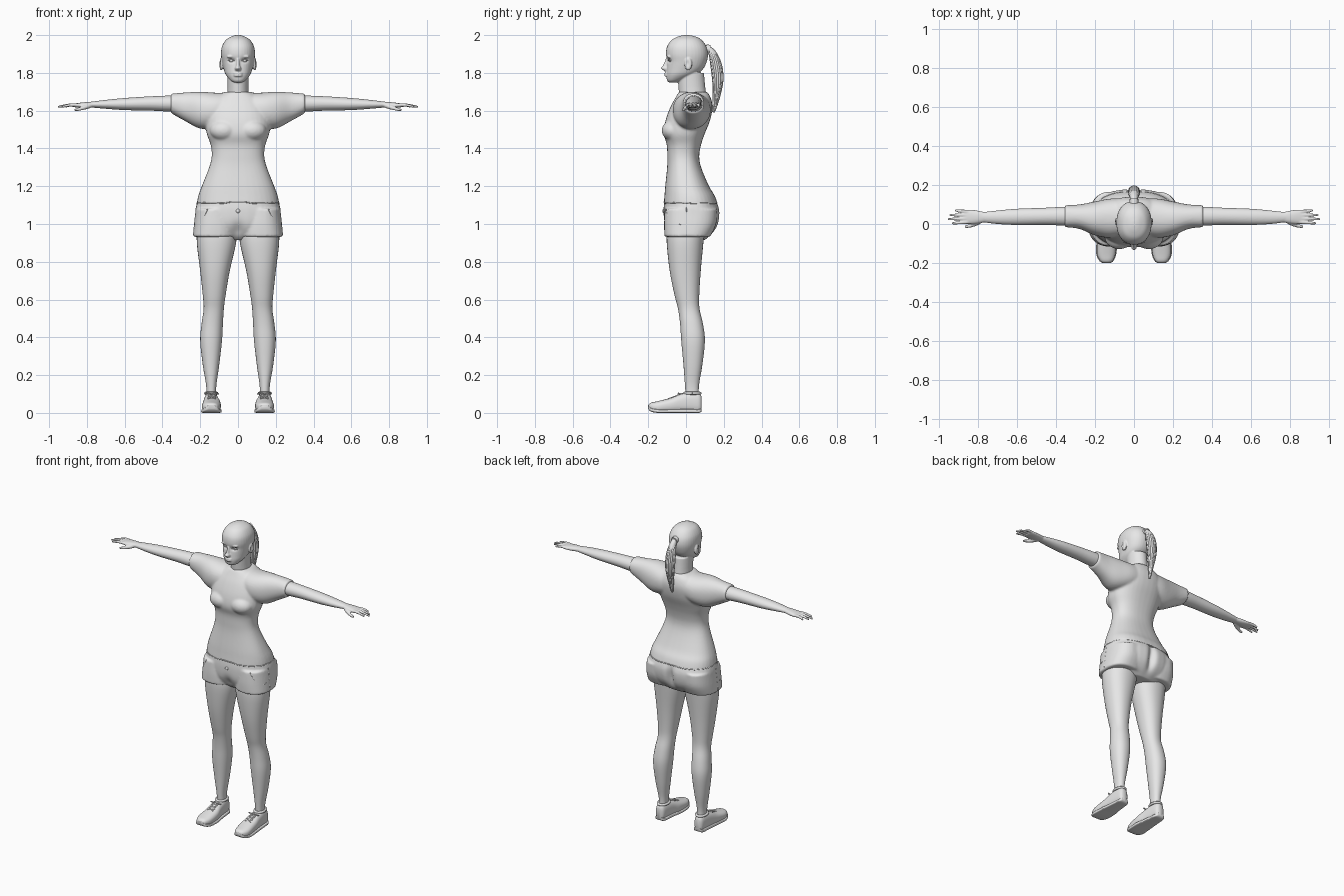
import bpy, bmesh, math, random
from mathutils import Vector, Matrix

random.seed(4)
default_cube = bpy.data.objects.get("Cube")
if default_cube:
    bpy.data.objects.remove(default_cube, do_unlink=True)

grey = bpy.data.materials.new("plain grey")
grey.use_nodes = True
grey.diffuse_color = (.8, .8, .8, 1)
grey.node_tree.nodes["Principled BSDF"].inputs["Base Color"].default_value = grey.diffuse_color


def to_mesh(bm):
    bmesh.ops.recalc_face_normals(bm, faces=bm.faces)
    mesh = bpy.data.meshes.new("shape")
    bm.to_mesh(mesh)
    bm.free()
    return mesh


def smooth_rows(rows, steps=4):
    """Catmull-Rom interpolation between the key sections."""
    rows = [Vector(r) for r in rows]
    padded = [rows[0]] + rows + [rows[-1]]
    for a, b, c, d in zip(padded, padded[1:], padded[2:], padded[3:]):
        for i in range(steps):
            t = i / steps
            yield b + (c - a) * t / 2 + (a * 2 - b * 5 + c * 4 - d) * t**2 / 2 + (b * 3 - a - c * 3 + d) * t**3 / 2
    yield rows[-1]


def loft(axis, rows, power=2.2, sides=36):
    """Rounded sections along an axis; row = position, then low and high of the two other axes."""
    order = {"x": (2, 0, 1), "y": (0, 2, 1), "z": (0, 1, 2)}[axis]
    bm = bmesh.new()
    rings = []
    for t, a0, a1, b0, b1 in smooth_rows(rows):
        ring = []
        for i in range(sides):
            angle = math.tau * i / sides
            u, v = [math.copysign(abs(w) ** (2 / power), w) for w in (math.cos(angle), math.sin(angle))]
            p = ((a0 + a1 + (a1 - a0) * u) / 2, (b0 + b1 + (b1 - b0) * v) / 2, t)
            if axis == "x":
                p = (p[2], p[0], p[1])
            elif axis == "y":
                p = (p[0], p[2], p[1])
            ring.append(bm.verts.new(p))
        rings.append(ring)
    for low, high in zip(rings, rings[1:]):
        for i in range(sides):
            j = (i + 1) % sides
            bm.faces.new((low[i], low[j], high[j], high[i]))
    bm.faces.new(rings[0])
    bm.faces.new(rings[-1])
    return to_mesh(bm)


def centred(rows):
    """Turn (z, half width, front, back) rows into loft rows."""
    return [(z, -w, w, front, back) for z, w, front, back in rows]


def blob(centre, radii):
    bm = bmesh.new()
    bmesh.ops.create_uvsphere(bm, u_segments=20, v_segments=12, radius=1)
    bm.transform(Matrix.Translation(centre) @ Matrix.Diagonal((*radii, 1)))
    return to_mesh(bm)


def evaluated_mesh(obj):
    graph = bpy.context.evaluated_depsgraph_get()
    mesh = bpy.data.meshes.new_from_object(obj.evaluated_get(graph))
    bpy.data.objects.remove(obj, do_unlink=True)
    return mesh


def tube(points, radii):
    """A round tube along a soft path with a radius at each point."""
    curve = bpy.data.curves.new("path", "CURVE")
    curve.dimensions = "3D"
    curve.bevel_depth = 1
    curve.bevel_resolution = 2
    curve.use_fill_caps = True
    spline = curve.splines.new("NURBS")
    spline.points.add(len(points) - 1)
    for point, co, radius in zip(spline.points, points, radii):
        point.co = (*co, 1)
        point.radius = radius
    spline.order_u = 3
    spline.use_endpoint_u = True
    spline.resolution_u = 5
    obj = bpy.data.objects.new("path", curve)
    bpy.context.collection.objects.link(obj)
    return evaluated_mesh(obj)


def reflected(mesh):
    copy = mesh.copy()
    copy.transform(Matrix.Scale(-1, 4, (1, 0, 0)))
    copy.flip_normals()
    return copy


def both(*meshes):
    return list(meshes) + [reflected(m) for m in meshes]


def make(name, meshes, voxel=0, smooth=0):
    """Join shapes into one object, optionally fused into a single skin."""
    bm = bmesh.new()
    for m in meshes:
        bm.from_mesh(m)
    mesh = bpy.data.meshes.new(name)
    bm.to_mesh(mesh)
    bm.free()
    obj = bpy.data.objects.new(name, mesh)
    bpy.context.collection.objects.link(obj)
    if voxel:
        fuse = obj.modifiers.new("fuse", "REMESH")
        fuse.mode = "VOXEL"
        fuse.voxel_size = voxel
        soften = obj.modifiers.new("soften", "SMOOTH")
        soften.iterations = smooth
        mesh = evaluated_mesh(obj)
        obj = bpy.data.objects.new(name, mesh)
        bpy.context.collection.objects.link(obj)
    mesh.materials.clear()
    mesh.materials.append(grey)
    mesh.shade_smooth()
    mesh.set_sharp_from_angle(angle=math.radians(50))
    return obj


def pair(name, meshes, **options):
    left = make("left_" + name, meshes, **options)
    right = bpy.data.objects.new("right_" + name, reflected(left.data))
    bpy.context.collection.objects.link(right)


def dent(obj, centre, radii, push):
    for v in obj.data.vertices:
        d = v.co - Vector(centre)
        v.co += Vector(push) * math.exp(-sum((a / r) ** 2 for a, r in zip(d, radii)))


def seam(obj, points, radius=.003):
    """A thin raised line laid on the surface of an object."""
    path = [obj.closest_point_on_mesh(Vector(p))[1] for p in points]
    return tube(path, [radius] * len(path))


# Head, neck and face
skull = loft("z", centred([
    (1.748, .018, -.088, -.05), (1.76, .04, -.1, -.02), (1.79, .065, -.105, .05), (1.82, .076, -.103, .09),
    (1.86, .085, -.1, .11), (1.9, .09, -.106, .117), (1.94, .085, -.1, .108), (1.975, .064, -.075, .082),
    (1.993, .034, -.04, .05), (2, .01, -.01, .015)]))
neck = loft("z", centred([(1.64, .065, -.03, .12), (1.7, .056, -.038, .105), (1.8, .056, -.045, .095)]), power=2)
nose = loft("z", centred([(1.875, .008, -.107, -.08), (1.84, .01, -.122, -.08),
                          (1.825, .017, -.134, -.08), (1.81, .014, -.114, -.08)]), power=2)
lips = [blob((0, -.104, z), (.024, .011, .006)) for z in (1.786, 1.797)]
brow = blob((.036, -.089, 1.886), (.024, .012, .007))
ear = blob((.089, .012, 1.847), (.011, .02, .034))
head = make("head", [skull, neck, nose] + lips + both(brow, ear), voxel=.004, smooth=3)
for side in (-1, 1):
    dent(head, (side * .035, -.1, 1.866), (.018, .04, .011), (0, .012, 0))
    dent(head, (side * .1, .008, 1.85), (.02, .009, .018), (-side * .008, 0, 0))
lid = tube([(.018, -.092, 1.863), (.034, -.096, 1.877), (.053, -.082, 1.864)], [.002, .003, .002])
pair("eye", [blob((.034, -.078, 1.866), (.016, .013, .011)), lid])

# Ponytail made of a core and loose strands
path = [(0, .1, 1.93), (0, .135, 1.925), (0, .163, 1.84), (0, .172, 1.72), (0, .148, 1.59)]
strands = [tube(path, [.018, .018, .03, .026, .004])]
for i in range(16):
    angle = math.tau * i / 16
    offset = Vector((math.cos(angle), math.sin(angle), 0))
    spread = [.01, .012, .026, .021, random.uniform(0, .009)]
    drop = Vector((0, 0, random.uniform(0, .04)))
    line = [Vector(p) + offset * s for p, s in zip(path, spread)]
    line[-1] += drop
    strands.append(tube(line, [.005, .006, .008, .007, .002]))
make("ponytail", strands)
make("hair_tie", [tube([(0, .105, 1.928), (0, .127, 1.925)], [.023, .023])])

# Shirt: body, bust and wide sleeves fused together
shirt_body = loft("z", centred([
    (1.105, .219, -.118, .168), (1.15, .21, -.114, .152), (1.2, .192, -.11, .122), (1.3, .153, -.1, .08),
    (1.36, .139, -.099, .07), (1.42, .145, -.102, .08), (1.48, .166, -.118, .1), (1.55, .172, -.108, .128),
    (1.62, .16, -.082, .14), (1.67, .12, -.055, .13), (1.7, .068, -.038, .112)]), power=2.4)
bust = blob((.075, -.07, 1.495), (.075, .059, .055))
sleeve = loft("x", [(.03, -.05, .13, 1.54, 1.695), (.12, -.07, .13, 1.51, 1.695), (.2, -.058, .115, 1.505, 1.7),
                    (.28, -.025, .1, 1.545, 1.696), (.355, -.016, .096, 1.587, 1.69)])
shirt = make("shirt", [shirt_body] + both(bust, sleeve), voxel=.007, smooth=5)
make("shirt_hem", [seam(shirt, [(.3 * math.cos(a), .02 + .25 * math.sin(a), 1.112)
                               for a in [math.tau * i / 40 for i in range(41)]])])

# Arms with hands
arm = loft("x", [(.26, -.01, .088, 1.595, 1.682), (.36, -.008, .088, 1.595, 1.68), (.46, -.005, .083, 1.6, 1.676),
                 (.6, -.005, .078, 1.603, 1.667), (.7, 0, .069, 1.61, 1.657), (.78, .01, .06, 1.617, 1.647)], power=2)
palm = loft("x", [(.76, .01, .06, 1.617, 1.648), (.81, .002, .07, 1.614, 1.645),
                  (.85, 0, .074, 1.616, 1.64), (.875, .004, .07, 1.62, 1.636)])
fingers = [tube([(.85, base, 1.629), (.89, (base + tip) / 2, 1.634), (reach, tip, 1.62)], [.01, .009, .006])
           for base, tip, reach in ((.01, .003, .932), (.028, .025, .953), (.046, .046, .943), (.063, .07, .915))]
thumb = tube([(.785, .018, 1.627), (.82, -.01, 1.612), (.865, -.014, 1.603)], [.014, .011, .007])
pair("arm", [arm, palm, thumb] + fingers, voxel=.004, smooth=3)

# Shorts: pelvis and short legs fused together
pelvis = loft("z", centred([(.915, .1, -.05, .1), (.95, .19, -.09, .14), (1, .222, -.114, .17),
                            (1.07, .226, -.119, .178), (1.125, .214, -.114, .16)]), power=2.4)
short_leg = loft("z", [(.932, .01, .238, -.114, .128), (1, .008, .233, -.116, .16),
                       (1.08, .02, .224, -.112, .165)], power=2.4)
shorts = make("shorts", [pelvis] + both(short_leg), voxel=.007, smooth=4)
dent(shorts, (0, .18, 1.02), (.022, .05, .09), (0, -.028, 0))
dent(shorts, (0, -.12, .95), (.03, .04, .05), (0, .02, 0))
pair("pocket_seam", [seam(shorts, [(.17, -.14, 1.1), (.19, -.12, 1.04), (.225, -.07, .99), (.25, -.03, 1.0)]),
                     seam(shorts, [(.25, 0, 1.1), (.25, 0, 1.04), (.25, 0, .94)], .002)])
make("fly_button", [blob(shorts.closest_point_on_mesh(Vector((0, -.2, 1.07)))[1], (.011, .007, .011))])

# Legs
pair("leg", [loft("z", [
    (.06, .115, .168, 0, .07), (.14, .115, .168, -.005, .068), (.25, .1, .186, -.013, .086),
    (.38, .085, .2, -.025, .1), (.47, .08, .193, -.031, .09), (.55, .075, .182, -.042, .072),
    (.62, .066, .186, -.06, .07), (.75, .044, .2, -.086, .078), (.9, .01, .218, -.102, .092),
    (.98, .006, .215, -.1, .1)])])

# Shoes with soles, collars and laces
shoe_rows = [(-.2, .125, .155, .022, .04), (-.188, .108, .174, .008, .053), (-.15, .094, .19, 0, .062),
             (-.08, .091, .187, 0, .08), (-.03, .1, .182, 0, .1), (.03, .107, .177, 0, .112),
             (.07, .113, .172, 0, .104), (.083, .126, .16, .008, .085)]
upper = make("left_shoe_upper", [loft("y", shoe_rows, power=2.5)])
pair("shoe_sole", [loft("y", [(y, a - .004, b + .004, low, low + .02) for y, a, b, low, _ in shoe_rows], power=5)])
laces = []
for i in range(4):
    y = -.1 + i * .022
    for lean in (-1, 1):
        laces.append(seam(upper, [(.14 + u * .03, y + lean * u * .009, .13) for u in (-1, 0, 1)], .0035))
bow = [tube([(.14, -.03, .1), (.14 + s * .03, -.05, .108), (.14 + s * .035, -.03, .1)], [.004] * 3) for s in (-1, 1)]
pair("shoe_laces", laces + bow)
collar = [(.1415 + .03 * math.cos(a), .033 + .042 * math.sin(a), .104)
          for a in [math.tau * i / 24 for i in range(25)]]
pair("shoe_collar", [tube(collar, [.008] * len(collar))])
right_upper = bpy.data.objects.new("right_shoe_upper", reflected(upper.data))
bpy.context.collection.objects.link(right_upper)
